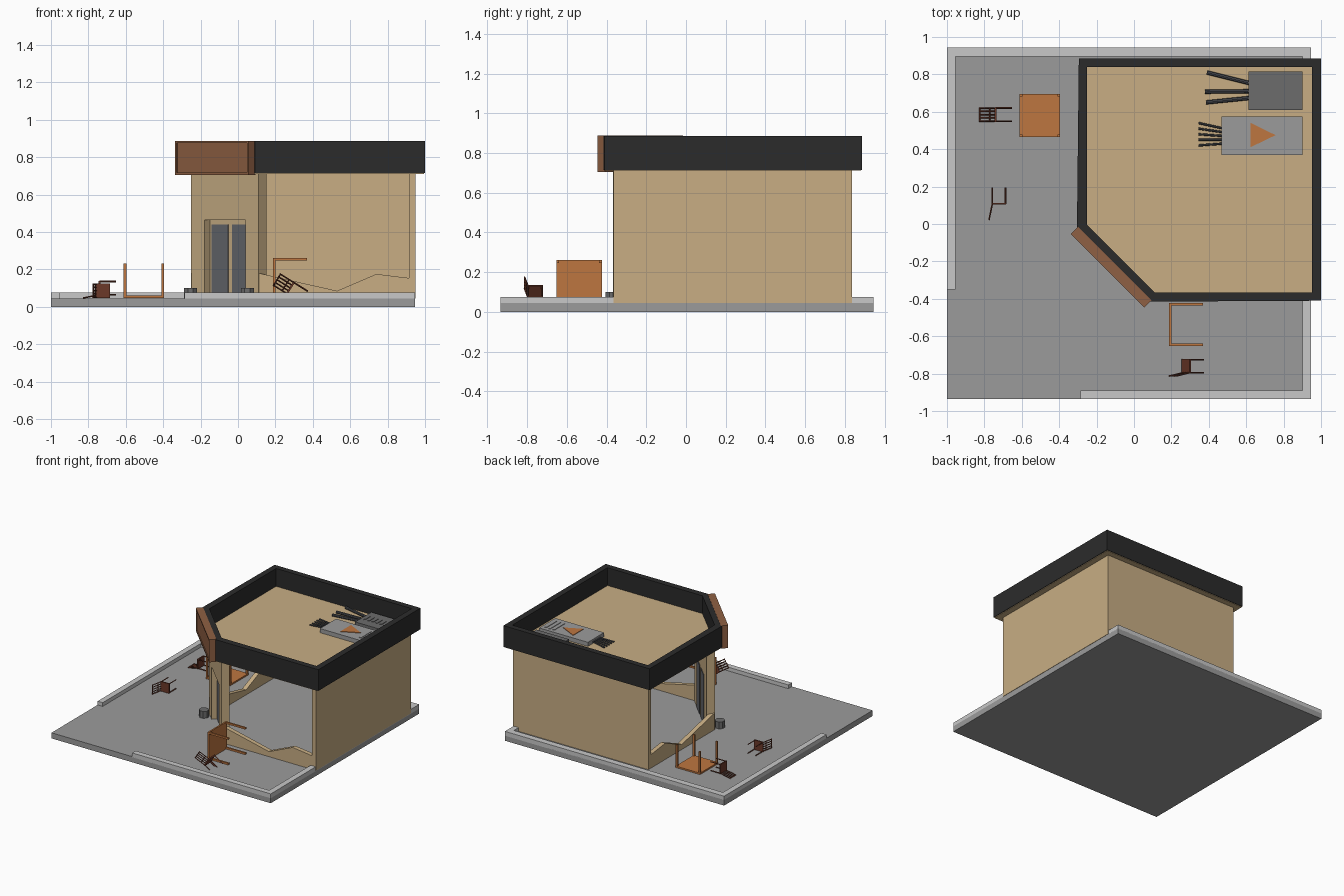
import bpy, bmesh, math
from mathutils import Matrix, Vector

if "Cube" in bpy.data.objects:
    bpy.data.objects.remove(bpy.data.objects["Cube"])

def mat(name, r, g, b):
    m = bpy.data.materials.new(name)
    m.diffuse_color = (r, g, b, 1)
    m.use_nodes = True
    m.node_tree.nodes["Principled BSDF"].inputs["Base Color"].default_value = m.diffuse_color
    return m

TAN = mat("tan wall", .578, .423, .231)
GREY = mat("concrete grey", .33, .33, .33)
CURB = mat("pale curb", .58, .58, .58)
BLACK = mat("black trim", .024, .024, .024)
SIGN = mat("sign brown", .275, .117, .056)
ORANGE = mat("orange wood", .515, .181, .051)
CHAIR = mat("dark red wood", .147, .040, .022)
DARK = mat("dark grey", .15, .15, .15)
GLASS = mat("door glass", .13, .135, .15)
PIPE = mat("cable grey", .07, .075, .085)
ID = Matrix.Identity(4)

def finish(name, bm, material, M=ID):
    bm.transform(M)
    bmesh.ops.recalc_face_normals(bm, faces=bm.faces)
    me = bpy.data.meshes.new(name)
    bm.to_mesh(me)
    bm.free()
    me.materials.append(material)
    ob = bpy.data.objects.new(name, me)
    bpy.context.collection.objects.link(ob)
    return ob

def add_prism(bm, pts, z0, z1):
    lo = [bm.verts.new((x, y, z0)) for x, y in pts]
    hi = [bm.verts.new((x, y, z1)) for x, y in pts]
    bm.faces.new(lo[::-1])
    bm.faces.new(hi)
    n = len(pts)
    for i in range(n):
        j = (i + 1) % n
        bm.faces.new((lo[i], lo[j], hi[j], hi[i]))

def prism(name, pts, z0, z1, material, M=ID):
    bm = bmesh.new()
    add_prism(bm, pts, z0, z1)
    return finish(name, bm, material, M)

def boxes(name, specs, material, M=ID):
    """Each spec is x0, x1, y0, y1, z0, z1."""
    bm = bmesh.new()
    for x0, x1, y0, y1, z0, z1 in specs:
        add_prism(bm, [(x0, y0), (x1, y0), (x1, y1), (x0, y1)], z0, z1)
    return finish(name, bm, material, M)

def rods(name, pairs, r, material, M=ID, sides=8):
    bm = bmesh.new()
    for a, b in pairs:
        a, b = Vector(a), Vector(b)
        d = b - a
        T = Matrix.Translation((a + b) / 2) @ d.to_track_quat('Z', 'Y').to_matrix().to_4x4()
        bmesh.ops.create_cone(bm, cap_ends=True, segments=sides, radius1=r, radius2=r,
                              depth=d.length, matrix=T)
    return finish(name, bm, material, M)

def frame(origin, ax, ay, az):
    M = Matrix((ax, ay, az)).transposed().to_4x4()
    M.translation = origin
    return M

# ground slab and curbs
boxes("ground_slab", [(-1, .945, -.935, .945, 0, .045)], GREY)
boxes("curbs", [(-1, .945, .895, .945, .04, .075),
                (-1, -.955, -.35, .895, .04, .075),
                (.9, .945, -.935, .895, .04, .075),
                (-.285, .9, -.935, -.89, .04, .075)], CURB)

# full walls on the right and back
T = .035
boxes("right_wall", [(.948 - T, .948, -.365, .835, .045, .715)], TAN)
boxes("back_wall", [(-.25, .948 - T, .835 - T, .835, .045, .715)], TAN)

# broken low walls, same jagged outline on front and left
jag = [(0, .045), (0, .18), (.42, .085), (.63, .175), (.835, .15), (.835, .045)]
prism("broken_front_wall", jag, 0, T, TAN,
      frame((.11, -.365, 0), (1, 0, 0), (0, 0, 1), (0, 1, 0)))
prism("broken_left_wall", jag, 0, T, TAN,
      frame((-.25, -.01, 0), (0, 1, 0), (0, 0, 1), (1, 0, 0)))

# corner wall with door recess: local x along the wall, local y inwards
q = math.sqrt(.5)
C = frame((-.07, -.1875, 0), (q, -q, 0), (q, q, 0), (0, 0, 1))
boxes("corner_wall", [(-.255, -.155, 0, .06, .045, .715), (.155, .255, 0, .06, .045, .715),
                      (-.155, .155, 0, .06, .465, .715)], TAN, C)
boxes("door_frame", [(-.155, .155, .043, .06, .045, .465)], TAN, C)
boxes("door_glass", [(s - .0625, s + .0625, .038, .065, .05, .44) for s in (-.0785, .0785)],
      GLASS, C)

# planters beside the door
for i, s in enumerate((-.215, .215)):
    c = C @ Vector((s, -.045, 0))
    prism("planter_%d" % (i + 1),
          [(c.x + .037 * math.cos(a * math.pi / 4 + .39), c.y + .037 * math.sin(a * math.pi / 4 + .39))
           for a in range(8)], .04, .1, DARK)

# roof panel and black parapet
outer = [(-.295, .885), (1, .885), (1, -.41), (.09, -.415), (-.305, -.025)]
inner = [(-.25, .84), (.952, .84), (.952, -.365), (.11, -.365), (-.25, -.005)]
prism("roof_panel", [(x * .995, y * .995) for x, y in outer], .711, .742, TAN)
bm = bmesh.new()
for i in range(5):
    j = (i + 1) % 5
    add_prism(bm, [outer[i], outer[j], inner[j], inner[i]], .715, .885)
finish("parapet", bm, BLACK)

# sign board with raised border
boxes("sign_board", [(-.285, .272, -.087, -.04, .705, .887),
                     (-.285, .272, -.094, -.087, .705, .717),
                     (-.285, .272, -.094, -.087, .875, .887),
                     (-.285, -.273, -.094, -.087, .717, .875),
                     (.26, .272, -.094, -.087, .717, .875)], SIGN, C)

# roof units with slots and cables
def slots(name, xs, hw, y0, y1, z, material):
    bm = bmesh.new()
    for x in xs:
        add_prism(bm, [(x - hw, y0 + hw), (x, y0), (x + hw, y0 + hw),
                       (x + hw, y1 - hw), (x, y1), (x - hw, y1 - hw)], z, z + .004)
    finish(name, bm, material)

boxes("dark_roof_unit", [(.612, .9, .61, .815, .74, .775)], DARK)
slots("dark_unit_slots", [.642 + .036 * i for i in range(7)], .011, .675, .755, .775, DARK)
boxes("light_roof_unit", [(.468, .9, .37, .575, .74, .775)], GREY)
slots("light_unit_slots", (.797, .833, .869), .011, .4, .55, .775, GREY)
prism("triangle_mark", [(.622, .41), (.757, .475), (.622, .542)], .775, .779, ORANGE)
rods("dark_unit_cables", [((.63, .75, .758), (.39, .81, .755)), ((.63, .71, .758), (.38, .707, .755)),
                          ((.63, .675, .758), (.385, .65, .755))], .011, PIPE)
rods("light_unit_cables", [((.48, .47 + k * .02, .758), (.345, .48 + k * .03, .753))
                           for k in (-2, -1, 0, 1, 2)], .006, PIPE)

# tables: local z is up from the legs to the top
def table(name, M):
    h, d = .108, .115
    boxes(name + "_top", [(-h, h, -d, d, 0, .012)], ORANGE, M)
    boxes(name + "_legs", [(x - .007, x + .007, y - .007, y + .007, -.17, 0)
                           for x in (-h + .007, h - .007) for y in (-d + .007, d - .007)], ORANGE, M)

table("upturned_table", frame((-.503, .58, .06), (1, 0, 0), (0, -1, 0), (0, 0, -1)))
table("toppled_table", frame((.2, -.538, .153), (0, 0, 1), (0, 1, 0), (-1, 0, 0)))

# chairs: local x width, y towards the backrest, z up
def chair(name, pos, back, up):
    b, u = Vector(back), Vector(up).normalized()
    M = frame(pos, b.cross(u), b, u)
    boxes(name + "_seat", [(-.039, .039, -.039, .039, -.005, .005)], CHAIR, M)
    e = .035
    rods(name + "_legs", [((x, y, 0), (x, y, -.088)) for x in (-e, e) for y in (-e, e)],
         .0045, CHAIR, M, 4)
    rods(name + "_back", [((x * e, e, 0), (x * e, e + .018, .088)) for x in (-1, -.5, 0, .5, 1)]
         + [((-e, e + .017, .084), (e, e + .017, .084)), ((-e, e + .006, .03), (e, e + .006, .03))],
         .004, CHAIR, M, 4)

chair("fallen_chair", (-.74, .585, .1), (0, 0, -1), (-1, 0, 0))
chair("side_chair", (-.7225, .108, .086), (-1, 0, 0), (0, -1, 0))
chair("tilted_chair", (.28, -.76, .1), (0, -1, 0), (-.8, 0, .5))
